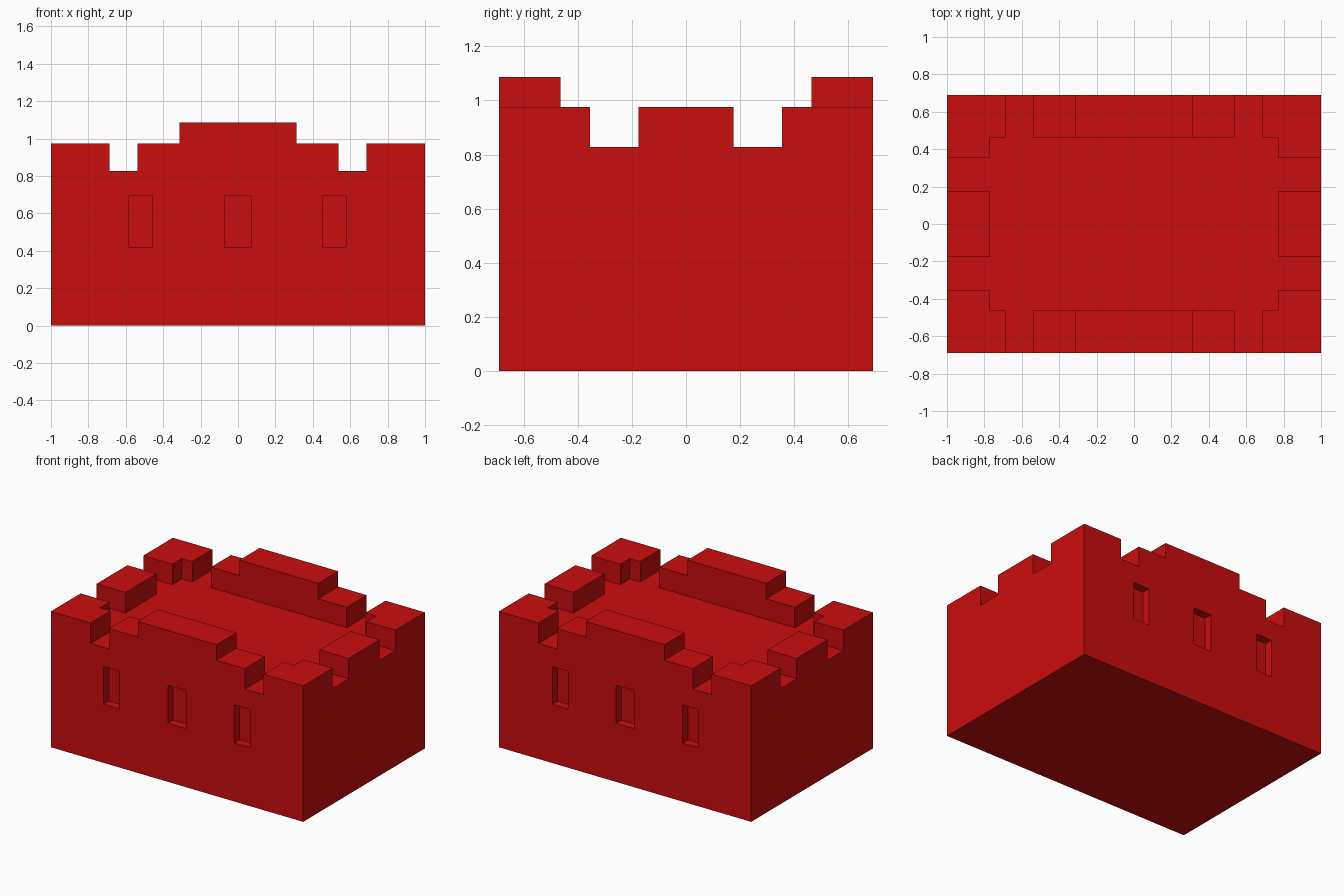
import bpy
import bmesh
from mathutils import Vector

cube = bpy.data.objects.get("Cube")
if cube:
    bpy.data.objects.remove(cube, do_unlink=True)

HX, HY = 1.0, 0.69          # half width and half depth
ROOF, LOW, HIGH = 0.828, 0.975, 1.086

red = bpy.data.materials.new("brick_red")
red.use_nodes = True
colour = (0.59, 0.004, 0.004, 1)
red.diffuse_color = colour
red.node_tree.nodes["Principled BSDF"].inputs["Base Color"].default_value = colour


def prism(name, outline, offset):
    """Solid made by sweeping a flat outline along an offset."""
    bm = bmesh.new()
    face = bm.faces.new([bm.verts.new(p) for p in outline])
    swept = bmesh.ops.extrude_face_region(bm, geom=[face])["geom"]
    verts = [v for v in swept if isinstance(v, bmesh.types.BMVert)]
    bmesh.ops.translate(bm, verts=verts, vec=Vector(offset))
    bmesh.ops.recalc_face_normals(bm, faces=bm.faces)
    mesh = bpy.data.meshes.new(name)
    bm.to_mesh(mesh)
    bm.free()
    mesh.materials.append(red)
    obj = bpy.data.objects.new(name, mesh)
    bpy.context.collection.objects.link(obj)
    return obj


def box(name, x0, x1, y0, y1, z0, z1):
    base = [(x0, y0, z0), (x1, y0, z0), (x1, y1, z0), (x0, y1, z0)]
    return prism(name, base, (0, 0, z1 - z0))


# Main block with a flat roof
body = box("main_block", -HX, HX, -HY, HY, 0, ROOF)

# Shallow window recesses, three in the front wall and three in the back
for side, s in (("front", -1), ("back", 1)):
    for x0, x1 in ((-0.583, -0.457), (-0.073, 0.071), (0.453, 0.577)):
        y0, y1 = sorted((s * (HY - 0.06), s * (HY + 0.1)))
        cutter = box(side + "_window_cutter", x0, x1, y0, y1, 0.42, 0.692)
        cutter.hide_render = True
        mod = body.modifiers.new("window", "BOOLEAN")
        mod.operation = "DIFFERENCE"
        mod.solver = "EXACT"
        mod.object = cutter
        bpy.context.view_layer.objects.active = body
        bpy.ops.object.modifier_apply(modifier=mod.name)
        bpy.data.objects.remove(cutter, do_unlink=True)

# Stepped parapets on the front and back walls
half_steps = [(0.538, ROOF), (0.538, LOW), (0.312, LOW), (0.312, HIGH)]
steps = half_steps + [(-x, z) for x, z in reversed(half_steps)]
for side, s in (("front", -1), ("back", 1)):
    prism(side + "_parapet", [(x, s * HY, z) for x, z in steps], (0, -s * 0.227, 0))

# Square blocks in the middle of the side walls
box("left_merlon", 0.77, HX, -0.175, 0.175, ROOF, LOW)
box("right_merlon", -HX, -0.77, -0.175, 0.175, ROOF, LOW)

# L-shaped corner blocks
corner = [(HX, HY), (0.687, HY), (0.687, 0.463), (0.77, 0.463), (0.77, 0.355), (HX, 0.355)]
for lr, sx in (("left", 1), ("right", -1)):
    for fb, sy in (("front", -1), ("back", 1)):
        prism(f"{fb}_{lr}_corner", [(sx * x, sy * y, ROOF) for x, y in corner],
              (0, 0, LOW - ROOF))
